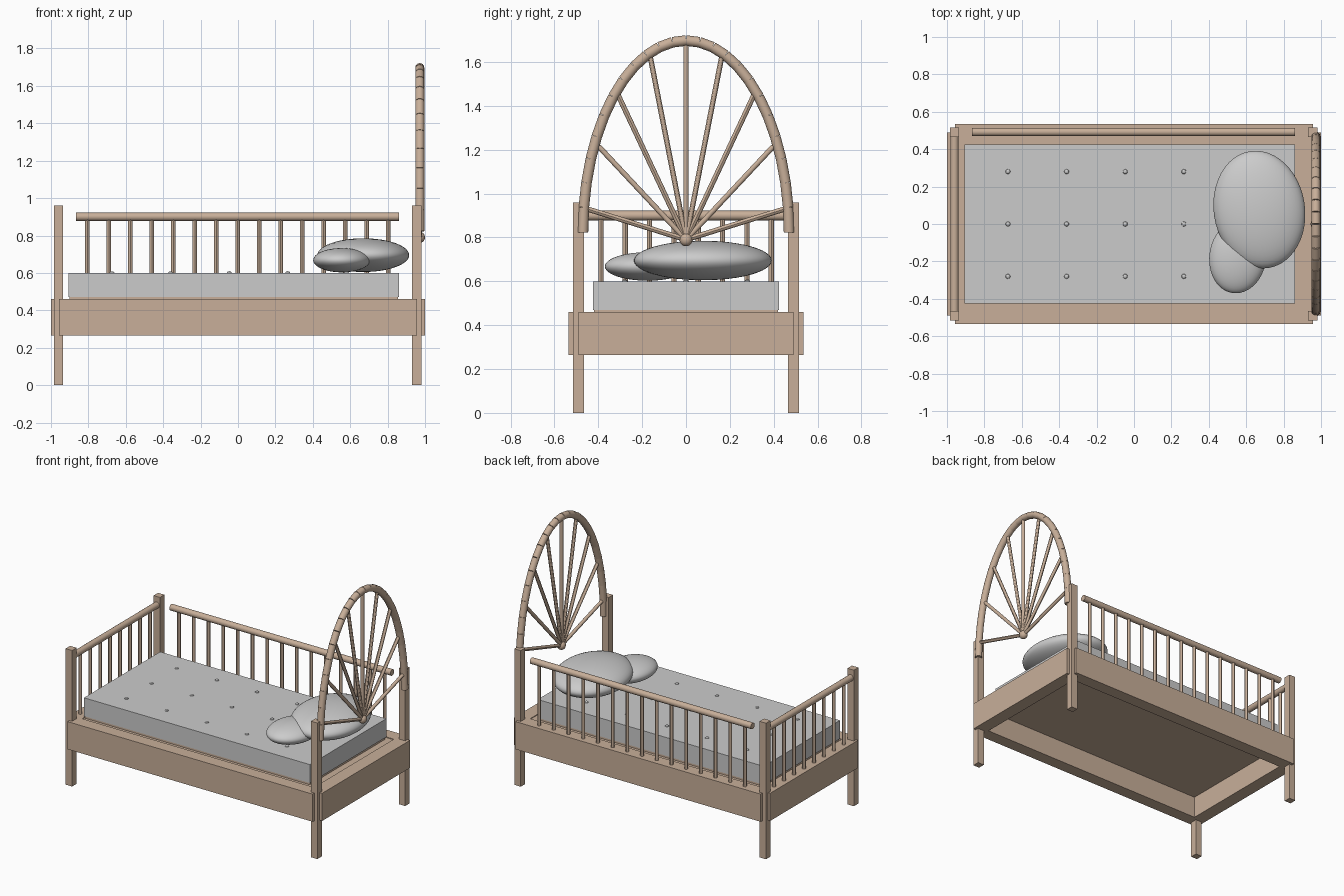
import bpy, math
from mathutils import Vector

if "Cube" in bpy.data.objects:
    bpy.data.objects.remove(bpy.data.objects["Cube"])

wood = bpy.data.materials.new("wood")
wood.diffuse_color = (0.58, 0.43, 0.32, 1)
wood.use_nodes = True
wood.node_tree.nodes["Principled BSDF"].inputs["Base Color"].default_value = wood.diffuse_color


def finish(name, mat, smooth):
    ob = bpy.context.object
    ob.name = name
    if mat:
        ob.data.materials.append(mat)
    if smooth:
        bpy.ops.object.shade_smooth_by_angle()
    return ob


def box(name, x, y, z, mat=wood):
    """Box from (min, max) pairs."""
    c = [(a + b) / 2 for a, b in (x, y, z)]
    bpy.ops.mesh.primitive_cube_add(size=1, location=c)
    bpy.context.object.scale = [b - a for a, b in (x, y, z)]
    bpy.ops.object.transform_apply(location=False, rotation=False, scale=True)
    return finish(name, mat, False)


def rod(name, p, q, r, sides=16):
    """Round rod between two points."""
    p, q = Vector(p), Vector(q)
    d = q - p
    bpy.ops.mesh.primitive_cylinder_add(vertices=sides, radius=r, depth=d.length, location=(p + q) / 2,
                                        rotation=d.to_track_quat('Z', 'Y').to_euler())
    return finish(name, wood, True)


def ball(name, c, r, turn=0, mat=None, seg=16):
    bpy.ops.mesh.primitive_uv_sphere_add(segments=seg, ring_count=seg // 2, radius=1, location=c,
                                         rotation=(0, 0, math.radians(turn)))
    bpy.context.object.scale = r
    bpy.ops.object.transform_apply(location=False, rotation=False, scale=True)
    return finish(name, mat, True)


# corner posts
for x in (-0.96, 0.955):
    for y in (-0.49, 0.49):
        box("corner_post", (x - 0.025, x + 0.025), (y - 0.025, y + 0.025), (0, 0.96))

# bed frame rails and base board
for s in (-1, 1):
    box("side_rail", (-0.957, 0.957), sorted((s * 0.445, s * 0.535)), (0.265, 0.46))
    box("end_rail", sorted((s * 0.905, s * 1.0)), (-0.49, 0.49), (0.265, 0.46))
box("base_board", (-0.906, 0.906), (-0.446, 0.446), (0.42, 0.455))

# mattress with tufting buttons
box("mattress", (-0.905, 0.86), (-0.425, 0.425), (0.47, 0.60), None)
box("mattress_support", (-0.9, 0.855), (-0.42, 0.42), (0.45, 0.471))
for i in range(5):
    for y in (-0.28, 0, 0.28):
        ball("mattress_button", (-0.674 + i * 0.3135, y, 0.6), (0.013, 0.013, 0.009), seg=12)

# pillows
ball("large_pillow", (0.67, 0.077, 0.695), (0.244, 0.316, 0.09), 9, seg=48)
ball("small_pillow", (0.555, -0.175, 0.668), (0.152, 0.196, 0.065), -8, seg=48)

# guard rail along the back
rod("guard_rail", (-0.865, 0.492, 0.9), (0.86, 0.492, 0.9), 0.022)
for i in range(15):
    x = -0.805 + i * 0.1148
    rod("guard_spindle", (x, 0.492, 0.45), (x, 0.492, 0.895), 0.012, 12)

# foot board
rod("foot_board_rail", (-0.96, -0.466, 0.9), (-0.96, 0.466, 0.9), 0.022)
for i in range(8):
    y = -0.388 + i * 0.111
    rod("foot_board_spindle", (-0.96, y, 0.45), (-0.96, y, 0.895), 0.012, 12)

# arched head board made of short straight segments
HX, N = 0.972, 24
arch = [(HX, -0.47 * math.cos(math.pi * i / N), 0.823 + 0.875 * math.sin(math.pi * i / N))
        for i in range(N + 1)]
for p, q in zip(arch, arch[1:]):
    rod("head_board_arch", p, q, 0.024)

# fan spokes and hub
hub = (HX, 0, 0.79)
for y, z in ((0.45, 0.93), (0.398, 1.215), (0.317, 1.465), (0.168, 1.65)):
    for s in (-1, 1):
        rod("fan_spoke", hub, (HX, s * y, z), 0.012, 12)
rod("fan_spoke", hub, (HX, 0, 1.69), 0.012, 12)
ball("fan_hub", hub, (0.028, 0.03, 0.03), mat=wood)
